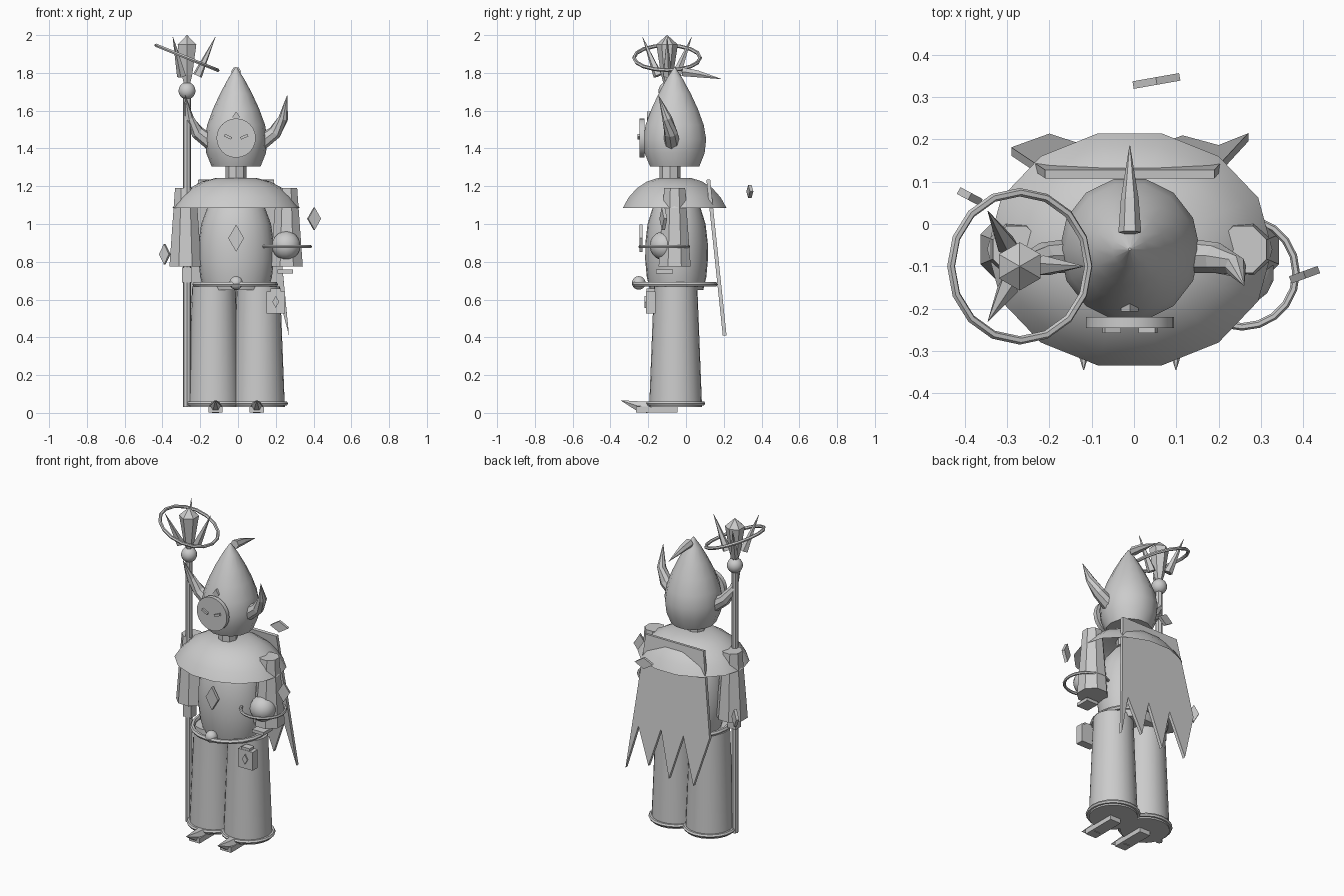
import bpy, bmesh, math
from mathutils import Vector, Matrix

cube = bpy.data.objects.get("Cube")
if cube:
    bpy.data.objects.remove(cube, do_unlink=True)

grey = bpy.data.materials.new("plain grey")
grey.use_nodes = True
grey.diffuse_color = (0.6, 0.6, 0.6, 1)
grey.node_tree.nodes["Principled BSDF"].inputs["Base Color"].default_value = (0.6, 0.6, 0.6, 1)

CX, CY = -0.01, -0.06    # body axis


def finish(name, bm, smooth=False, matrix=None):
    if matrix:
        bm.transform(matrix)
    bmesh.ops.recalc_face_normals(bm, faces=bm.faces)
    mesh = bpy.data.meshes.new(name)
    bm.to_mesh(mesh)
    bm.free()
    mesh.materials.append(grey)
    ob = bpy.data.objects.new(name, mesh)
    bpy.context.collection.objects.link(ob)
    if smooth:
        bpy.ops.object.select_all(action='DESELECT')
        ob.select_set(True)
        bpy.context.view_layer.objects.active = ob
        bpy.ops.object.shade_smooth_by_angle(angle=math.radians(32))
    return ob


def loft(bm, rings, cap=True):
    for a, b in zip(rings, rings[1:]):
        for i in range(len(a)):
            j = (i + 1) % len(a)
            bm.faces.new((a[i], a[j], b[j], b[i]))
    if cap:
        bm.faces.new(rings[0])
        bm.faces.new(rings[-1])


def lathe(name, x, y, profile, n, depth=1.0, smooth=False, cap=True, turn=0.0):
    """Spin (radius, height) points; depth squashes along y."""
    bm = bmesh.new()
    rings = []
    for r, z in profile:
        angles = [math.tau * i / n + turn for i in range(n)]
        rings.append([bm.verts.new((x + r * math.cos(a), y + depth * r * math.sin(a), z)) for a in angles])
    loft(bm, rings, cap)
    return finish(name, bm, smooth)


def horn(name, points, radii, n=6, smooth=False):
    """Tapered tube along a path."""
    pts = [Vector(p) for p in points]
    bm = bmesh.new()
    rings = []
    for k, (p, r) in enumerate(zip(pts, radii)):
        way = pts[min(k + 1, len(pts) - 1)] - pts[max(k - 1, 0)]
        q = way.to_track_quat('Z', 'Y')
        rings.append([bm.verts.new(p + q @ Vector((r * math.cos(math.tau * i / n), r * math.sin(math.tau * i / n), 0)))
                      for i in range(n)])
    loft(bm, rings)
    return finish(name, bm, smooth)


def ring(name, centre, major, minor, n=20, tilt=0.0):
    bm = bmesh.new()
    rings = []
    for i in range(n):
        a = math.tau * i / n
        row = []
        for k in range(6):
            b = math.tau * k / 6
            r = major + minor * math.cos(b)
            row.append(bm.verts.new((r * math.cos(a), r * math.sin(a), minor * math.sin(b))))
        rings.append(row)
    loft(bm, rings + rings[:1], cap=False)
    return finish(name, bm, True, Matrix.Translation(centre) @ Matrix.Rotation(tilt, 4, 'Y'))


def ball(name, centre, r):
    bm = bmesh.new()
    bmesh.ops.create_uvsphere(bm, u_segments=14, v_segments=10, radius=r)
    return finish(name, bm, True, Matrix.Translation(centre))


def box(name, centre, size, turn=0.0, axis='Y'):
    bm = bmesh.new()
    bmesh.ops.create_cube(bm, size=1)
    m = Matrix.Translation(centre) @ Matrix.Rotation(turn, 4, axis) @ Matrix.Diagonal((*size, 1))
    return finish(name, bm, False, m)


def plate(name, outline, thick, matrix):
    """Flat outline in local x/z, extruded along y."""
    bm = bmesh.new()
    face = bm.faces.new([bm.verts.new((x, -thick / 2, z)) for x, z in outline])
    out = bmesh.ops.extrude_face_region(bm, geom=[face])
    for v in out["geom"]:
        if isinstance(v, bmesh.types.BMVert):
            v.co.y += thick
    return finish(name, bm, False, matrix)


def diamond(name, centre, w, h, thick=0.018, turn=0.0):
    plate(name, [(w, 0), (0, h), (-w, 0), (0, -h)], thick,
          Matrix.Translation(centre) @ Matrix.Rotation(math.radians(turn), 4, 'Z'))


# Legs, hems, pointed shoes and sleeves
for side, s in (("left", 1), ("right", -1)):
    x = CX + s * 0.118
    lathe(side + "_leg", x, -0.055, [(0.14, 0.03), (0.115, 0.67)], 24, smooth=True)
    ring(side + "_hem", (x, -0.055, 0.05), 0.145, 0.012)
    sx = CX + s * 0.109
    box(side + "_shoe", (sx, -0.155, 0.018), (0.075, 0.22, 0.032))
    horn(side + "_shoe_toe", [(sx, -0.2, 0.03), (sx, -0.26, 0.038), (sx, -0.345, 0.066)], [0.036, 0.028, 0.001])
    lathe(side + "_sleeve", CX + s * 0.268, CY, [(0.092, 0.775), (0.06, 1.19)], 8, turn=math.pi / 8)
    # curved horns of the hood
    path = [(0.13, -0.075, 1.43), (0.205, -0.08, 1.485), (0.25, -0.1, 1.56), (0.27, -0.145, 1.68)]
    horn(side + "_horn", [(CX + s * px, py, pz) for px, py, pz in path], [0.042, 0.036, 0.026, 0.001], 8)
    # slanted eye slits
    box(side + "_eye", (CX + s * 0.043, -0.249, 1.462), (0.042, 0.016, 0.014), -s * math.radians(25))

# Torso, belt and shoulder cape
lathe("torso", CX, -0.05, [(0.17, 0.65), (0.19, 0.72), (0.2, 0.81), (0.199, 0.9), (0.185, 1.0),
                           (0.155, 1.08), (0.1, 1.15)], 24, 0.83, True)
ring("belt", (CX - 0.005, CY, 0.68), 0.213, 0.014)
ball("belt_buckle", (CX, -0.25, 0.688), 0.036)
diamond("chest_gem", (CX, -0.238, 0.925), 0.042, 0.072)
lathe("shoulder_cape", CX, CY, [(0.337, 1.085), (0.3, 1.14), (0.245, 1.19), (0.18, 1.225),
                                (0.11, 1.243), (0.03, 1.245)], 14, 0.835, True, cap=False)
lathe("neck", CX, -0.085, [(0.055, 1.2), (0.055, 1.32)], 8)

# Pouch with gem
box("pouch", (0.2, -0.187, 0.585), (0.1, 0.05, 0.115))
box("pouch_flap", (0.2, -0.187, 0.648), (0.055, 0.045, 0.02))
diamond("pouch_gem", (0.2, -0.213, 0.588), 0.018, 0.032, 0.014)

# Hood, tail and mask
lathe("hood", CX, CY, [(0.13, 1.305), (0.158, 1.375), (0.166, 1.45), (0.153, 1.525), (0.122, 1.61),
                       (0.085, 1.69), (0.042, 1.77), (0.003, 1.83)], 14, 1.03, True)
horn("hood_tail", [(CX, -0.02, 1.806), (CX, 0.06, 1.795), (CX, 0.185, 1.768)], [0.027, 0.021, 0.001])
bm = bmesh.new()
bmesh.ops.create_cone(bm, cap_ends=True, segments=24, radius1=0.104, radius2=0.104, depth=0.026)
finish("mask", bm, True, Matrix.Translation((CX, -0.233, 1.455)) @ Matrix.Rotation(math.pi / 2, 4, 'X'))
diamond("brow_gem", (CX, -0.198, 1.565), 0.021, 0.03)

# Ragged cloak, leaning backwards towards the ground
outline = [(-0.21, 0), (0.19, 0), (0.27, -0.83), (0.2, -0.56), (0.115, -0.78), (0.045, -0.54), (-0.03, -0.82),
           (-0.11, -0.54), (-0.2, -0.82), (-0.29, -0.51)]
plate("ragged_cloak", outline, 0.02, Matrix.Translation((0, 0.118, 1.235)) @ Matrix.Rotation(math.radians(6), 4, 'X'))

# Orb with ring, and the hands
ball("orb", (0.255, -0.115, 0.885), 0.077)
ring("orb_ring", (0.255, -0.115, 0.88), 0.128, 0.009)
box("left_hand", (0.25, -0.115, 0.748), (0.08, 0.09, 0.02))
box("right_hand", (-0.27, -0.095, 0.73), (0.055, 0.055, 0.08))

# Staff with crystal, claws and tilted ring
SX, SY = -0.27, -0.1
lathe("staff", SX, SY, [(0.021, 0.03), (0.021, 1.7)], 8, smooth=False)
ball("staff_ball", (SX, SY, 1.705), 0.046)
lathe("staff_crystal", SX, SY, [(0.018, 1.74), (0.032, 1.79), (0.057, 1.95), (0.001, 2.0)], 6, turn=math.pi / 6)
for i in range(3):
    a = math.tau * i / 3
    c, s = math.cos(a), math.sin(a)
    horn("staff_claw_%d" % (i + 1), [(SX + 0.055 * c, SY + 0.055 * s, 1.785), (SX + 0.15 * c, SY + 0.15 * s, 1.99)],
         [0.026, 0.001], 5)
ring("staff_ring", (SX, SY, 1.88), 0.175, 0.01, 16, math.radians(22))

# Floating shards
diamond("right_shard", (-0.388, 0.065, 0.84), 0.03, 0.055, turn=-28)
diamond("left_shard", (0.403, -0.12, 1.028), 0.036, 0.06, turn=20)
diamond("back_shard", (0.053, 0.338, 1.172), 0.056, 0.035, turn=10)
